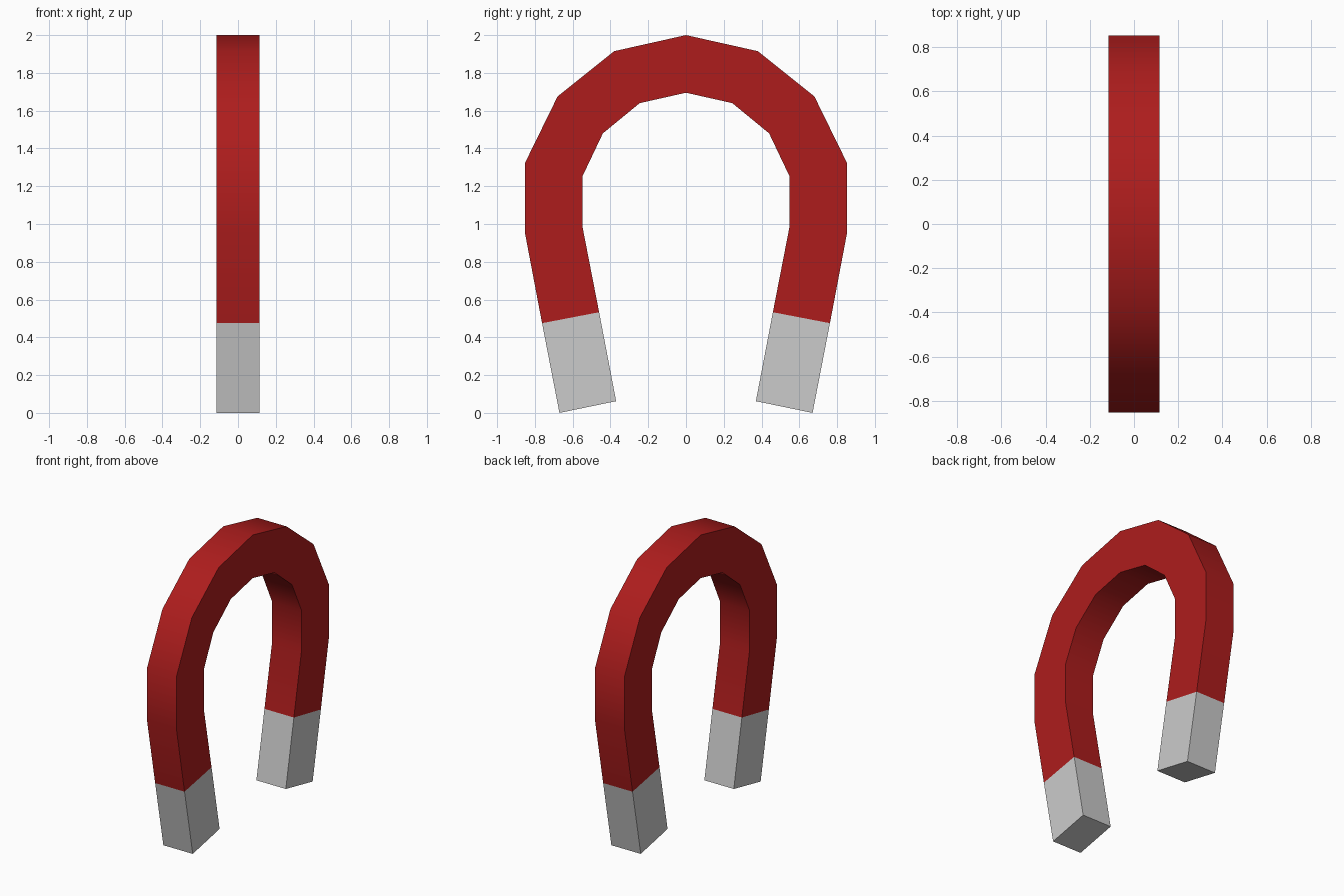
import bpy, bmesh, math

if "Cube" in bpy.data.objects:
    bpy.data.objects.remove(bpy.data.objects["Cube"])

HALF_WIDTH = 0.115

# Cross-section stations of one half: (outer y, outer z, inner y, inner z)
ARCH = [(0, 2, 0, 1.695), (0.38, 1.915, 0.245, 1.64), (0.68, 1.675, 0.44, 1.48),
        (0.853, 1.322, 0.547, 1.255), (0.853, 0.955, 0.547, 0.98),
        (0.762, 0.475, 0.46, 0.533)]
TIP = [ARCH[-1], (0.67, 0.0, 0.37, 0.062)]


def flip(s):
    return (-s[0], s[1], -s[2], s[3])


def sweep(name, stations, cap_end=False):
    """Skin a rectangular bar through the stations."""
    bm = bmesh.new()
    rings = []
    for oy, oz, iy, iz in stations:
        rings.append([bm.verts.new(p) for p in (
            (-HALF_WIDTH, oy, oz), (HALF_WIDTH, oy, oz),
            (HALF_WIDTH, iy, iz), (-HALF_WIDTH, iy, iz))])
    for a, b in zip(rings, rings[1:]):
        for i in range(4):
            j = (i + 1) % 4
            bm.faces.new((a[i], b[i], b[j], a[j]))
    if cap_end:
        bm.faces.new(rings[-1])
    # The bar is open at the hidden joints: orient by the first outer face
    bmesh.ops.recalc_face_normals(bm, faces=bm.faces)
    bm.faces.ensure_lookup_table()
    face = bm.faces[0]
    a = rings[0]
    outward = a[0].co - a[3].co
    if face.normal.dot(outward) < 0:
        bmesh.ops.reverse_faces(bm, faces=bm.faces)
    mesh = bpy.data.meshes.new(name)
    bm.to_mesh(mesh)
    bm.free()
    obj = bpy.data.objects.new(name, mesh)
    bpy.context.collection.objects.link(obj)
    bpy.ops.object.select_all(action='DESELECT')
    obj.select_set(True)
    bpy.context.view_layer.objects.active = obj
    bpy.ops.object.shade_smooth_by_angle(angle=math.radians(35))
    return obj


# Red horseshoe body
red = bpy.data.materials.new("red_paint")
red.diffuse_color = (0.42, 0.012, 0.012, 1)
red.use_nodes = True
red.node_tree.nodes["Principled BSDF"].inputs["Base Color"].default_value = red.diffuse_color
body = sweep("horseshoe_body", [flip(s) for s in reversed(ARCH[1:])] + ARCH)
body.data.materials.append(red)

# Bare metal pole tips
sweep("right_pole_tip", TIP, cap_end=True)
sweep("left_pole_tip", [flip(s) for s in TIP], cap_end=True)
